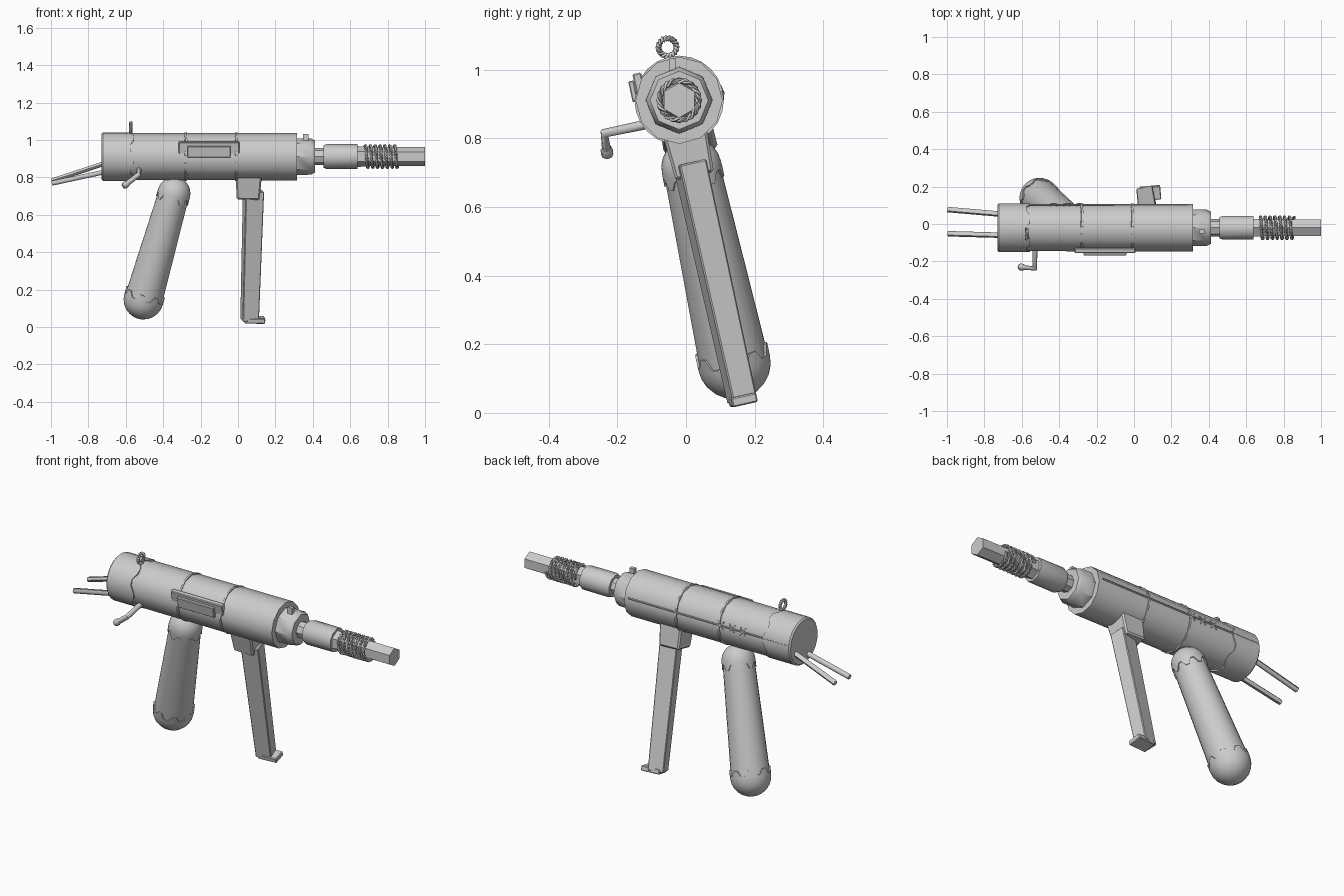
import bpy, bmesh, math
from mathutils import Vector, Matrix

if "Cube" in bpy.data.objects:
    bpy.data.objects.remove(bpy.data.objects["Cube"])

grey = bpy.data.materials.new("light_grey")
grey.use_nodes = True
GREY = (0.6, 0.6, 0.6, 1)
grey.diffuse_color = GREY
grey.node_tree.nodes["Principled BSDF"].inputs["Base Color"].default_value = GREY

YC, ZC = -0.02, 0.911      # centre line of body and barrel


def finish(bm, name, angle=40):
    bmesh.ops.recalc_face_normals(bm, faces=bm.faces)
    mesh = bpy.data.meshes.new(name)
    bm.to_mesh(mesh)
    bm.free()
    mesh.materials.append(grey)
    obj = bpy.data.objects.new(name, mesh)
    bpy.context.collection.objects.link(obj)
    bpy.ops.object.select_all(action='DESELECT')
    obj.select_set(True)
    bpy.context.view_layer.objects.active = obj
    bpy.ops.object.shade_smooth_by_angle(angle=math.radians(angle))
    return obj


def frame(a, b):
    """Matrix at a whose z axis points to b."""
    d = Vector(b) - Vector(a)
    return Matrix.Translation(a) @ d.to_track_quat('Z', 'Y').to_matrix().to_4x4()


def lathe(name, profile, sides, matrix, tooth=1):
    """Spin (height, radius, jag) rings; jag shifts alternate groups of points."""
    bm = bmesh.new()
    rings = []
    for t, r, *jag in profile:
        ring = []
        for i in range(sides):
            a = math.tau * i / sides
            shift = jag[0] * ((i // tooth) % 2) if jag else 0
            ring.append(bm.verts.new(matrix @ Vector((r * math.cos(a), r * math.sin(a), t + shift))))
        rings.append(ring)
    for lo, hi in zip(rings, rings[1:]):
        for i in range(sides):
            j = (i + 1) % sides
            bm.faces.new((lo[i], lo[j], hi[j], hi[i]))
    bm.faces.new(rings[0])
    bm.faces.new(rings[-1])
    return finish(bm, name)


def along_x(name, profile, sides, tooth=1):
    m = Matrix.Translation((0, YC, ZC)) @ Matrix.Rotation(math.pi / 2, 4, 'Y')
    return lathe(name, profile, sides, m, tooth)


def block(name, matrix, size, taper=1.0, bevel=0.0):
    """Box whose lower end is scaled by taper."""
    bm = bmesh.new()
    bmesh.ops.create_cube(bm, size=1)
    for v in bm.verts:
        k = taper if v.co.z < 0 else 1
        v.co = Vector((v.co.x * size[0] * k, v.co.y * size[1] * k, v.co.z * size[2]))
    if bevel:
        bmesh.ops.bevel(bm, geom=bm.edges[:], offset=bevel, segments=1, affect='EDGES')
    bm.transform(matrix)
    return finish(bm, name, 25)


def tube(name, paths, radius, res=1, cyclic=False):
    curve = bpy.data.curves.new(name, 'CURVE')
    curve.dimensions = '3D'
    curve.bevel_depth = radius
    curve.bevel_resolution = res
    curve.use_fill_caps = not cyclic
    for pts in paths:
        s = curve.splines.new('POLY')
        s.points.add(len(pts) - 1)
        for p, co in zip(s.points, pts):
            p.co = (*co, 1)
        s.use_cyclic_u = cyclic
    curve.materials.append(grey)
    obj = bpy.data.objects.new(name, curve)
    bpy.context.collection.objects.link(obj)
    bpy.ops.object.select_all(action='DESELECT')
    obj.select_set(True)
    bpy.context.view_layer.objects.active = obj
    bpy.ops.object.convert(target='MESH')
    bpy.ops.object.shade_smooth_by_angle(angle=math.radians(60))


def braid(name, centre, radius, turns, pitch, twists, wire, cyclic=False):
    """Two wires twisted together and wound around the x axis."""
    paths = []
    steps = int(turns * twists * 6)
    for phase in (0, math.pi):
        pts = []
        for i in range(steps):
            a = math.tau * turns * i / steps
            w = a * twists + phase
            r = radius + wire * math.cos(w)
            x = pitch * a / math.tau + wire * math.sin(w)
            pts.append(Vector(centre) + Vector((x, r * math.cos(a), r * math.sin(a))))
        paths.append(pts)
    tube(name, paths, wire, 0, cyclic)


# Body with jagged rear cap and thin bands
along_x("body", [(-0.72, 0.125), (0.315, 0.127)], 12)
along_x("rear_cap", [(-0.73, 0.122), (-0.722, 0.13), (-0.575, 0.13, 0.02), (-0.575, 0.12, 0.02)], 24, 2)
for n, x in enumerate((-0.28, -0.01)):
    along_x(f"body_band_{n + 1}", [(x - 0.006, 0.12), (x - 0.005, 0.13, 0.004),
                                   (x + 0.005, 0.13, 0.004), (x + 0.006, 0.12)], 24, 3)

# Seam and crossed stitches on the rear side


def on_body(x, deg, r=0.126):
    a = math.radians(deg)
    return (x, YC + r * math.cos(a), ZC + r * math.sin(a))


tube("side_seam", [[on_body(-0.71, 10), on_body(0.29, 10)]], 0.004)
tube("stitches", [[on_body(x - 0.018 * s, 0), on_body(x, 10, 0.13), on_body(x + 0.018 * s, 20)]
                  for x in (-0.29, -0.36, -0.43) for s in (-1, 1)], 0.004)

# Barrel
along_x("barrel_collar", [(0.31, 0.098), (0.39, 0.097), (0.412, 0.085)], 8)
along_x("barrel_neck", [(0.4, 0.046), (0.48, 0.046)], 8)
along_x("barrel_sleeve", [(0.458, 0.06), (0.475, 0.067), (0.64, 0.066)], 10)
along_x("barrel", [(0.63, 0.056), (0.72, 0.051), (1.0, 0.051)], 6)
braid("barrel_coil", (0.675, YC, ZC), 0.057, 7, 0.026, 10, 0.005)
block("front_sight", Matrix.Translation((0.362, -0.04, 1.01)), (0.028, 0.02, 0.045))

# Hanging ring
braid("top_ring", (-0.573, -0.054, 1.066), 0.026, 1, 0, 9, 0.005, True)

# Rear prongs
tube("rear_prongs", [[(-0.68, 0.05, 0.885), (-0.995, 0.077, 0.782)],
                     [(-0.68, -0.061, 0.836), (-0.995, -0.052, 0.768)]], 0.0145)

# Crank with knob
tube("crank", [[(-0.53, -0.11, 0.842), (-0.53, -0.238, 0.815), (-0.605, -0.23, 0.757)]], 0.014, 2)
lathe("crank_knob", [(-0.025, 0.012), (-0.015, 0.018), (0.006, 0.018), (0.014, 0.01)], 8,
      frame((-0.605, -0.23, 0.757), (-0.69, -0.222, 0.69)))

# Side plate and its pull
tilt = Matrix.Rotation(math.radians(12), 4, 'X')
block("side_plate", Matrix.Translation((-0.155, -0.137, 0.958)) @ tilt, (0.325, 0.026, 0.065), 1, 0.004)
block("side_pull", Matrix.Translation((-0.155, -0.154, 0.937)) @ tilt, (0.23, 0.016, 0.062), 1, 0.003)

# Grip: tapered core with jagged cap at each end
low, high = Vector((-0.505, 0.14, 0.147)), Vector((-0.342, 0.016, 0.715))
length = (high - low).length
grip = frame(low, high)
R0, R1 = 0.105, 0.086
lathe("grip", [(0, R0 - 0.003), (length, R1 - 0.003)], 24, grip)


def dome(r, base, sign):
    """Quarter-circle profile running from tip to rim."""
    return [(base - sign * r * math.cos(a), max(r * math.sin(a), 0.004))
            for a in (math.pi / 2 * i / 6 for i in range(7))]


lathe("grip_lower_cap", dome(R0 + 0.002, 0, 1)
      + [(0.012, R0 + 0.002, 0.03), (0.012, R0 - 0.008, 0.03)], 32, grip, 2)
lathe("grip_upper_cap", dome(R1 + 0.002, length, -1)
      + [(length - 0.012, R1 + 0.003, -0.03), (length - 0.012, R1 - 0.008, -0.03)], 32, grip, 2)

# Magazine, socket and foot along one leaning axis
top, bottom = Vector((0.083, 0.01, 0.73)), Vector((0.062, 0.164, 0.035))


def leaning(t, yaw):
    """Frame at fraction t down the magazine, with z along it."""
    up = (top - bottom).normalized()
    side = Vector((1, 0, 0)) - up * up.x
    side.normalize()
    m = Matrix((side, up.cross(side), up)).transposed().to_4x4()
    return Matrix.Translation(top.lerp(bottom, t)) @ m @ Matrix.Rotation(math.radians(yaw), 4, 'Z')


block("magazine", leaning(0.5, 12), (0.1, 0.082, (top - bottom).length), 0.88, 0.004)
block("magazine_foot", leaning(0.995, 5) @ Matrix.Translation((0.026, 0, 0)), (0.11, 0.075, 0.028), 1, 0.004)
block("magazine_socket", Matrix.Translation((-0.027, 0.0, 0.03)) @ leaning(0, 0), (0.14, 0.13, 0.14), 0.88, 0.008)
